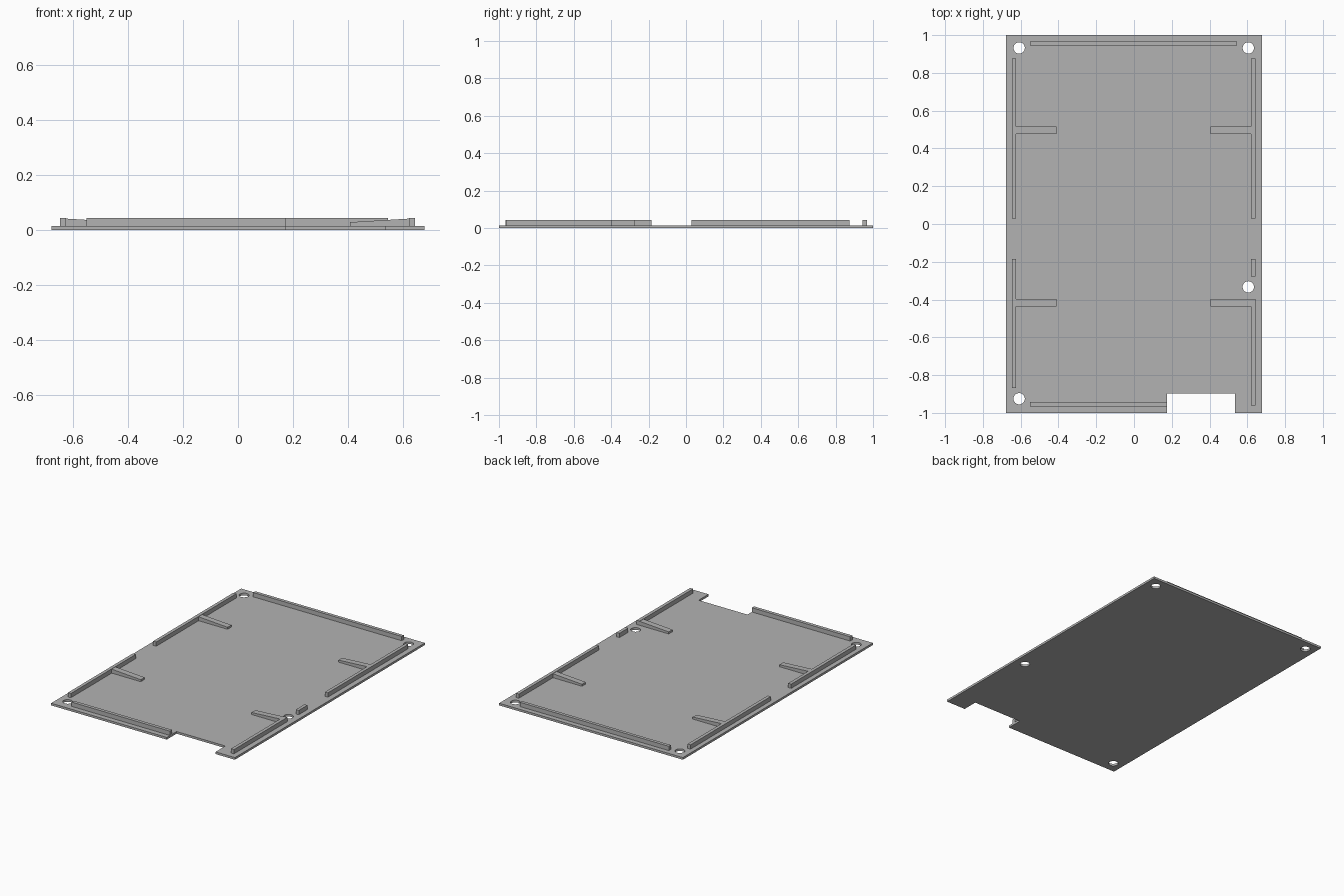
import bpy
import bmesh

default = bpy.data.objects.get("Cube")
if default:
    bpy.data.objects.remove(default, do_unlink=True)

PLATE_Z, RAIL_Z, TIP_Z = 0.0145, 0.043, 0.028

grey = bpy.data.materials.new("plain grey")
grey.use_nodes = True
colour = (0.45, 0.45, 0.45, 1)
grey.diffuse_color = colour
grey.node_tree.nodes["Principled BSDF"].inputs["Base Color"].default_value = colour


def prism(name, outline, direction):
    """Extrude a flat outline of 3D points along a direction."""
    bm = bmesh.new()
    face = bm.faces.new([bm.verts.new(p) for p in outline])
    new = bmesh.ops.extrude_face_region(bm, geom=[face])["geom"]
    bmesh.ops.translate(bm, vec=direction,
                        verts=[v for v in new if isinstance(v, bmesh.types.BMVert)])
    bmesh.ops.recalc_face_normals(bm, faces=bm.faces)
    mesh = bpy.data.meshes.new(name)
    bm.to_mesh(mesh)
    bm.free()
    mesh.materials.append(grey)
    obj = bpy.data.objects.new(name, mesh)
    bpy.context.collection.objects.link(obj)
    return obj


def rail(name, x0, x1, y0, y1):
    corners = [(x0, y0), (x1, y0), (x1, y1), (x0, y1)]
    prism(name, [(x, y, PLATE_Z) for x, y in corners], (0, 0, RAIL_Z - PLATE_Z))


def rib(name, wall_x, tip_x, y0, y1):
    # Tapers down from the wall rail to its inner tip
    side = [(wall_x, y0, PLATE_Z), (tip_x, y0, PLATE_Z),
            (tip_x, y0, TIP_Z), (wall_x, y0, RAIL_Z - 0.002)]
    prism(name, side, (0, y1 - y0, 0))


# Base plate with a notch in the front edge
W, N0, N1, NY = 0.677, 0.175, 0.535, -0.897
outline = [(-W, -1), (N0, -1), (N0, NY), (N1, NY), (N1, -1), (W, -1), (W, 1), (-W, 1)]
plate = prism("base_plate", [(x, y, 0) for x, y in outline], (0, 0, PLATE_Z))

# Screw holes
for x, y in [(-0.608, 0.932), (0.605, 0.932), (0.605, -0.333), (-0.608, -0.925)]:
    bpy.ops.mesh.primitive_cylinder_add(vertices=32, radius=0.03, depth=0.1, location=(x, y, 0))
    cutter = bpy.context.object
    cutter.name = "hole_cutter"
    cutter.data.materials.append(grey)
    cutter.hide_render = True
    cutter.hide_set(True)
    hole = plate.modifiers.new("screw_hole", "BOOLEAN")
    hole.operation = "DIFFERENCE"
    hole.solver = "EXACT"
    hole.object = cutter

# Rails along the edges
rail("back_rail", -0.55, 0.545, 0.945, 0.967)
rail("front_rail", -0.55, N0, -0.966, -0.943)
RX, LX = (-0.646, -0.624), (0.62, 0.642)
rail("right_back_rail", *RX, 0.03, 0.875)
rail("right_front_rail", *RX, -0.868, -0.185)
rail("left_back_rail", *LX, 0.03, 0.875)
rail("left_middle_rail", *LX, -0.277, -0.185)
rail("left_front_rail", *LX, -0.96, -0.398)

# Tapered ribs reaching inwards
for part, y0, y1 in [("back", 0.476, 0.515), ("front", -0.438, -0.398)]:
    rib(f"right_{part}_rib", RX[1], -0.41, y0, y1)
    rib(f"left_{part}_rib", LX[0], 0.406, y0, y1)
